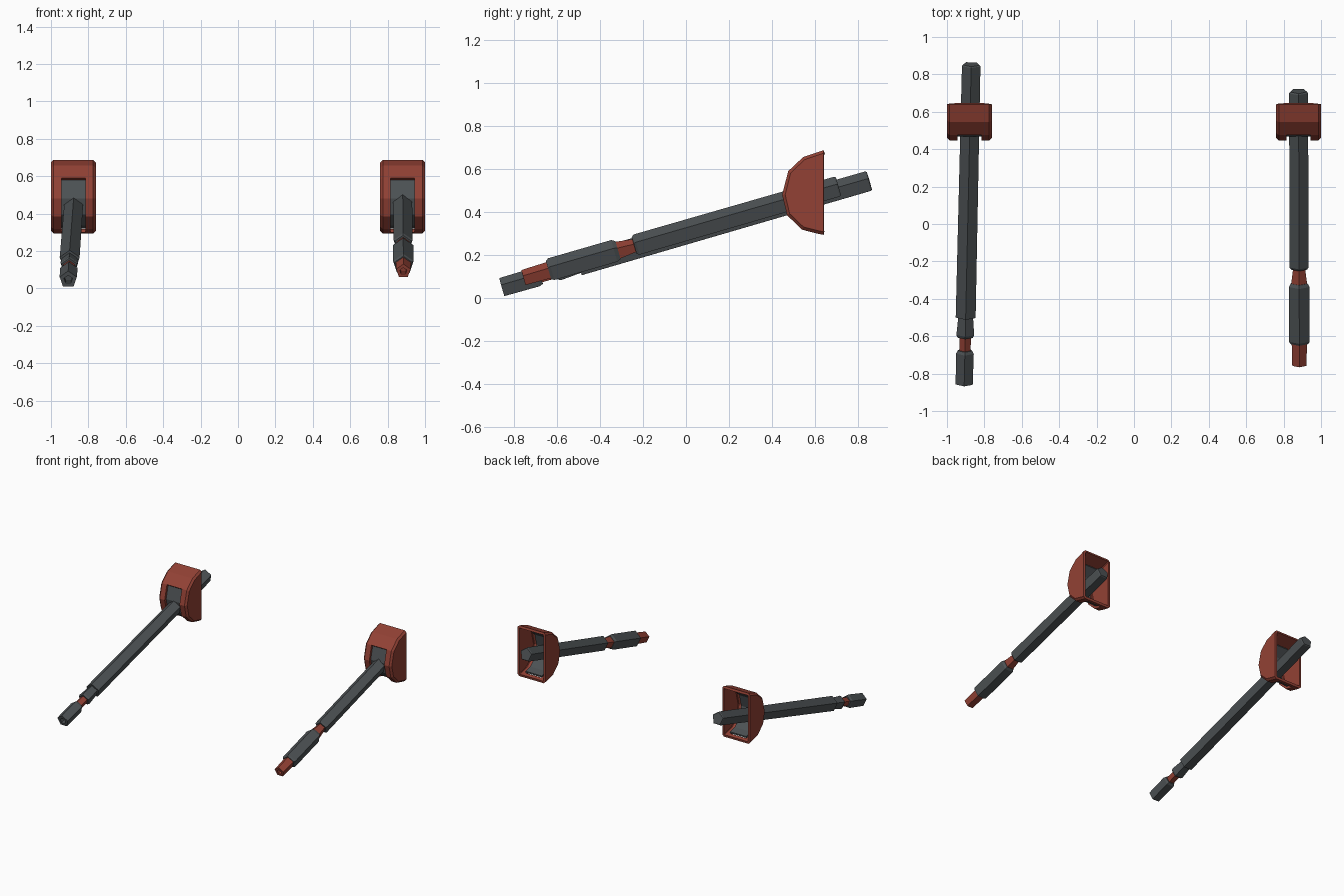
import bpy, bmesh, math
from mathutils import Vector

if "Cube" in bpy.data.objects:
    bpy.data.objects.remove(bpy.data.objects["Cube"], do_unlink=True)


def material(name, rgb):
    m = bpy.data.materials.new(name)
    m.use_nodes = True
    m.diffuse_color = (*rgb, 1)
    m.node_tree.nodes["Principled BSDF"].inputs["Base Color"].default_value = (*rgb, 1)
    return m


RED = material("rust red", (0.29, 0.053, 0.035))
GREY = material("gunmetal grey", (0.075, 0.085, 0.09))
PITCH = math.atan(0.289)


def finish(bm, name, mat):
    bmesh.ops.recalc_face_normals(bm, faces=bm.faces)
    mesh = bpy.data.meshes.new(name)
    bm.to_mesh(mesh)
    bm.free()
    mesh.materials.append(mat)
    obj = bpy.data.objects.new(name, mesh)
    bpy.context.collection.objects.link(obj)
    return obj


# Five-sided tube: rings are (ground distance along y, radius)
def tube(name, mat, rings, origin, yaw, muzzle=False):
    bm = bmesh.new()
    loops = []
    for y, r in rings:
        angles = [math.radians(90 + 72 * i) for i in range(5)]
        loops.append([bm.verts.new((r * math.cos(a), y / math.cos(PITCH), r * math.sin(a)))
                      for a in angles])
    for a, b in zip(loops, loops[1:]):
        for i in range(5):
            j = (i + 1) % 5
            bm.faces.new((a[i], a[j], b[j], b[i]))
    bm.faces.new(loops[0])
    front = bm.faces.new(loops[-1])
    bm.normal_update()
    if muzzle:
        bmesh.ops.recalc_face_normals(bm, faces=bm.faces)
        bmesh.ops.inset_individual(bm, faces=[front], thickness=rings[-1][1] * 0.5)
        bmesh.ops.inset_individual(bm, faces=[front], thickness=0.001, depth=-0.04)
    obj = finish(bm, name, mat)
    obj.location = origin
    obj.rotation_euler = (PITCH, 0, yaw)
    return obj


# Shield outline in (y, z), from the top rear rim round to the bottom rear rim
OUTLINE = [(.64, .688), (.545, .656), (.475, .59), (.447, .48),
           (.47, .385), (.54, .318), (.61, .3), (.64, .294)]
CENTRE = Vector((.64, .49))


def shrink(points, d):
    out = []
    for i, p in enumerate(points):
        v = CENTRE - Vector(p)
        v = Vector((0, v.y)) if i in (0, len(points) - 1) else v
        out.append(Vector(p) + v.normalized() * d)
    return out


def shield(name, cx):
    bm = bmesh.new()
    inner = shrink(OUTLINE, 0.014)
    cols = []
    for x in (-.12, -.106, -.064, .064, .106, .12):
        pts = inner if abs(x) > .11 else OUTLINE
        cols.append([bm.verts.new((cx + x, p[0], p[1])) for p in pts])
    for c, (a, b) in enumerate(zip(cols, cols[1:])):
        for i in range(len(OUTLINE) - 1):
            # Leave the barrel slot open down the front
            if c == 2 and 2 <= i <= 5:
                continue
            bm.faces.new((a[i], a[i + 1], b[i + 1], b[i]))
    bm.faces.new(cols[0])
    bm.faces.new(cols[-1])
    obj = finish(bm, name, RED)
    # Make sure the shell thickens inward
    side = max(obj.data.polygons, key=lambda f: f.center.x)
    solid = obj.modifiers.new("thickness", "SOLIDIFY")
    solid.thickness = 0.018
    solid.offset = -1 if side.normal.x > 0 else 1
    return obj


# Grey liner behind the slot, following the shield curve
def liner(name, cx):
    bm = bmesh.new()
    outer, inner = shrink(OUTLINE, 0.02)[1:-1], shrink(OUTLINE, 0.032)[1:-1]
    section = outer + inner[::-1]
    a, b = [[bm.verts.new((cx + x, p[0], p[1])) for p in section] for x in (-.07, .07)]
    n = len(section)
    for i in range(n):
        j = (i + 1) % n
        bm.faces.new((a[i], a[j], b[j], b[i]))
    for side in (a, b):
        for i in range(n // 2 - 1):
            bm.faces.new((side[i], side[i + 1], side[n - 2 - i], side[n - 1 - i]))
    return finish(bm, name, GREY)


for side, cx in (("left", .88), ("right", -.88)):
    shield(side + "_shield", cx)
    liner(side + "_shield_liner", cx)

# Left gun: shorter, with a long front sleeve and a red muzzle
left = ((.882, 0, .31), .003)
tube("left_barrel", GREY, [(.71, .048), (.703, .053), (-.228, .054), (-.24, .045)], *left)
tube("left_neck", RED, [(-.23, .033), (-.325, .046)], *left)
tube("left_sleeve", GREY, [(-.315, .048), (-.332, .058), (-.625, .058), (-.638, .049)], *left)
tube("left_muzzle", RED, [(-.63, .043), (-.755, .04)], *left, muzzle=True)

# Right gun: longer, with a flared collar, red neck and grey muzzle
right = ((-.889, 0, .294), -.022)
tube("right_barrel", GREY, [(.854, .047), (.848, .052), (-.497, .056)], *right)
tube("right_collar", GREY, [(-.49, .041), (-.59, .05), (-.605, .043)], *right)
tube("right_neck", RED, [(-.6, .032), (-.685, .032)], *right)
tube("right_muzzle", GREY, [(-.675, .041), (-.69, .05), (-.855, .048)], *right, muzzle=True)
